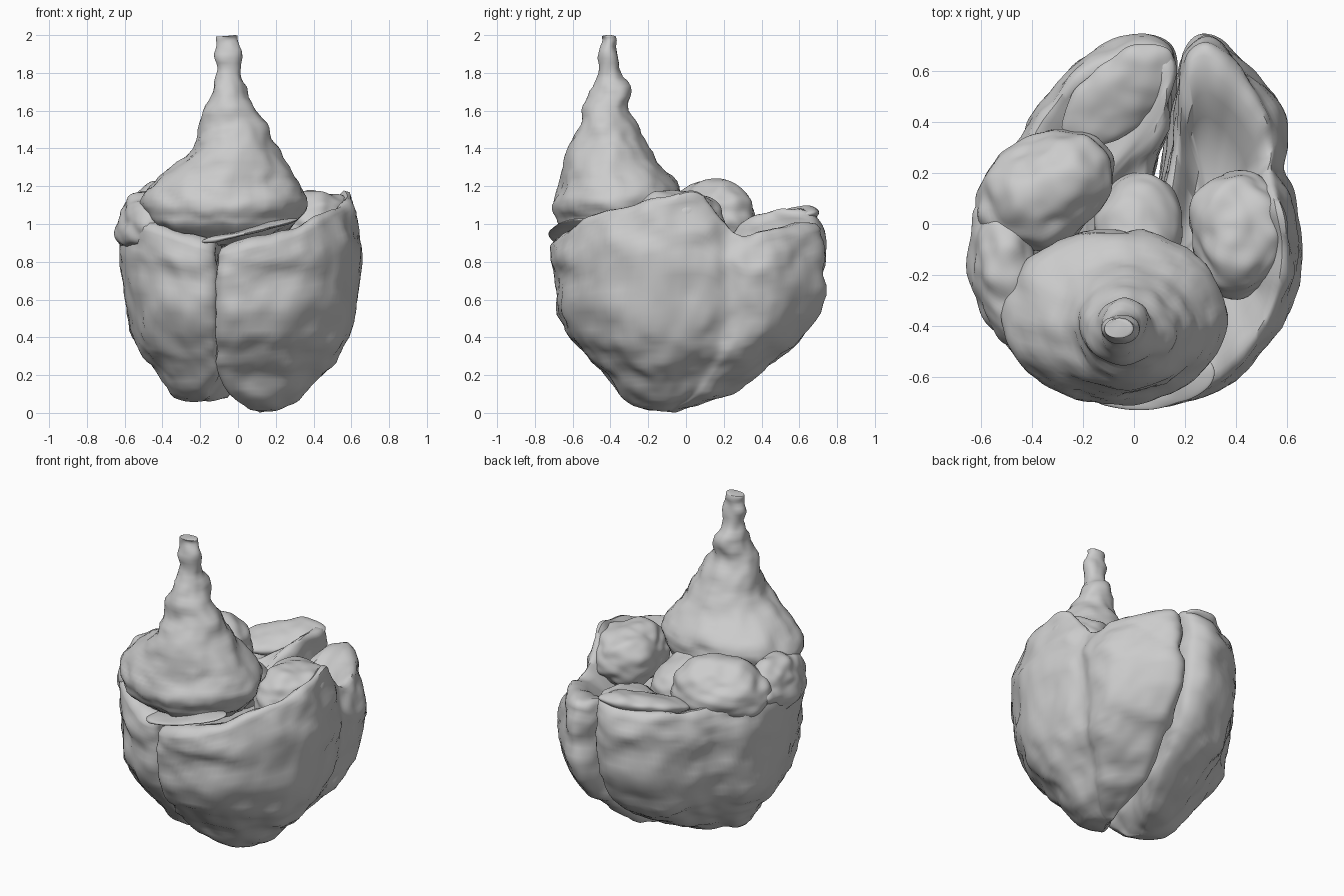
import bpy, bmesh, math
from mathutils import Vector, Euler, noise

if "Cube" in bpy.data.objects:
    bpy.data.objects.remove(bpy.data.objects["Cube"])

def finish(name, bm, rough, freq=5.0, seed=0):
    # organic surface wobble, then smooth shading
    bmesh.ops.recalc_face_normals(bm, faces=bm.faces)
    bm.normal_update()
    for v, n in [(v, v.normal.copy()) for v in bm.verts]:
        p = v.co * freq + Vector((seed * 7.3, 0, 0))
        p.z *= 1.6
        v.co += n * rough * (noise.noise(p) + 0.5 * noise.noise(p * 2.3))
        v.co.z = min(max(v.co.z, 0), 2)
    me = bpy.data.meshes.new(name)
    bm.to_mesh(me)
    bm.free()
    ob = bpy.data.objects.new(name, me)
    bpy.context.collection.objects.link(ob)
    bpy.context.view_layer.objects.active = ob
    ob.select_set(True)
    bpy.ops.object.shade_smooth_by_angle(angle=math.radians(50))
    ob.select_set(False)
    return ob

def spline(a, b, c, d, t):
    return 0.5 * (2 * b + (c - a) * t + (2 * a - 5 * b + 4 * c - d) * t**2 + (3 * b - a - 3 * c + d) * t**3)

def closed_curve(pts, sub):
    n = len(pts)
    return [spline(*(Vector(pts[(i + k) % n]) for k in (-1, 0, 1, 2)), j / sub)
            for i in range(n) for j in range(sub)]

def open_curve(rows, sub):
    r = [Vector(x) for x in rows]
    r = [r[0]] + r + [r[-1]]
    out = [spline(*r[i:i + 4], j / sub) for i in range(len(r) - 3) for j in range(sub)]
    return out + [r[-1]]

def skin(rings):
    bm = bmesh.new()
    vs = [[bm.verts.new(p) for p in r] for r in rings]
    for a, b in zip(vs, vs[1:]):
        for i in range(len(a)):
            j = (i + 1) % len(a)
            bm.faces.new((a[i], a[j], b[j], b[i]))
    bm.faces.new(vs[0])
    bm.faces.new(vs[-1])
    return bm

def chamber(name, outline, pivot, levels, dip, seed):
    # outline points carry their own rim height; walls taper to an apex below
    curve = closed_curve(outline, 8)
    rings = []
    for z, cx, cy, sx, sy in open_curve(levels, 4):
        w = max(0, (z - 0.5) / 0.5)
        rings.append([(cx + (p.x - pivot[0]) * sx, cy + (p.y - pivot[1]) * sy, z + (p.z - 1) * w) for p in curve])
    # rounded rim and sunken top
    rim = [Vector(p) for p in rings[-1]]
    c = sum(rim, Vector()) / len(rim)
    for s, h in ((.97, .025), (.92, .04), (.84, .035), (.72, 0), (.58, -.5 * dip), (.4, -.85 * dip), (.2, -dip), (.03, -dip)):
        rings.append([(c.x + (p.x - c.x) * s, c.y + (p.y - c.y) * s, p.z * s + c.z * (1 - s) + h) for p in rim])
    return finish(name, skin(rings), 0.022, 5, seed)

def lump(name, loc, size, rot=(0, 0, 0), rough=0.04, seed=0):
    bm = bmesh.new()
    bmesh.ops.create_icosphere(bm, subdivisions=5, radius=1)
    m = Euler([math.radians(a) for a in rot]).to_matrix()
    for v in bm.verts:
        v.co = m @ Vector([v.co[i] * size[i] for i in range(3)]) + Vector(loc)
    return finish(name, bm, rough, 5, seed)

# large ventricle, on the +x side of the groove
chamber("large_ventricle",
        [(-.11, -.66, .84), (.05, -.715, .87), (.3, -.66, .94), (.5, -.5, 1.03), (.61, -.3, 1.08),
         (.64, -.1, 1.12), (.61, .08, 1.13), (.575, .21, .98), (.59, .32, .9), (.56, .46, .92), (.45, .6, .95),
         (.3, .73, .98), (.2, .66, .95), (.16, .4, .84), (.12, .15, .82), (.02, -.2, .84), (-.07, -.45, .84)],
        (0.03, 0),
        [(0, .1, -.1, .06, .06), (.03, .07, -.1, .27, .22), (.1, .03, -.06, .51, .42), (.2, .01, -.03, .71, .56),
         (.3, .01, -.01, .86, .72), (.4, .01, 0, .95, .86), (.58, .02, .01, 1.0, .98), (.78, .03, .01, 1.02, .99),
         (.9, .03, 0, .99, 1), (1, .03, 0, .94, .98)], .16, 1)

# small ventricle, on the -x side of the groove
chamber("small_ventricle",
        [(-.13, -.65, .86), (-.3, -.65, .91), (-.5, -.48, .98), (-.6, -.25, 1.0), (-.63, -.05, 1.0),
         (-.58, .18, 1.0), (-.44, .33, .96), (-.36, .46, .96), (-.22, .63, .98), (0, .73, 1.0), (.14, .69, 1.03),
         (.16, .55, 1.05), (.13, .38, 1.0), (.07, .18, .86), (-.02, -.1, .84), (-.1, -.45, .86)],
        (-.02, 0),
        [(.05, -.18, -.12, .1, .05), (.08, -.12, -.1, .36, .26), (.2, -.05, -.04, .6, .53), (.3, -.04, -.01, .75, .71),
         (.4, -.03, 0, .87, .84), (.58, -.02, 0, .95, .97), (.78, -.02, .01, .98, .99),
         (.9, -.02, .01, 1, 1), (1, -.02, 0, .98, .98)], .04, 2)

# tapering vessel cone: z, centre x, centre y, radius x, radius y
rows = [(.88, -.07, -.3, .22, .2), (.98, -.08, -.36, .36, .3), (1.04, -.08, -.36, .41, .33), (1.12, -.08, -.36, .44, .34),
        (1.2, -.07, -.35, .40, .32), (1.3, -.04, -.39, .31, .26), (1.4, -.02, -.41, .22, .21), (1.5, -.03, -.41, .185, .16),
        (1.6, -.04, -.42, .14, .125), (1.7, -.04, -.40, .095, .1), (1.8, -.045, -.41, .072, .06),
        (1.9, -.05, -.41, .064, .047), (1.97, -.06, -.41, .062, .043), (1.995, -.06, -.41, .06, .042), (2, -.06, -.41, .045, .03)]
rings = [[(cx + rx * math.cos(a), cy + ry * math.sin(a), z) for a in [2 * math.pi * i / 72 for i in range(72)]]
         for z, cx, cy, rx, ry in open_curve(rows, 4)]
finish("vessel_cone", skin(rings), 0.022, 6, 3)

# lobes and folds around the cone
lump("left_rear_lobe", (-.35, .13, 1.02), (.29, .21, .21), (0, -8, 32), .03, 4)
lump("left_front_lobe", (-.5, -.18, 1.0), (.14, .29, .17), (0, 15, 12), .03, 5)
lump("right_lobe", (.41, -.04, 1.0), (.19, .25, .19), (0, -8, 0), .03, 6)
lump("central_wall", (.01, -.02, .93), (.17, .23, .17), (-15, 0, 0), .02, 8)
lump("front_flap", (.06, -.6, .965), (.26, .125, .018), (3, -13, 5), .012, 9)
# thin raised rim at the back of the small ventricle
lump("rear_ridge", (-.06, .5, 1.02), (.27, .14, .05), (10, -8, 42), .02, 10)
